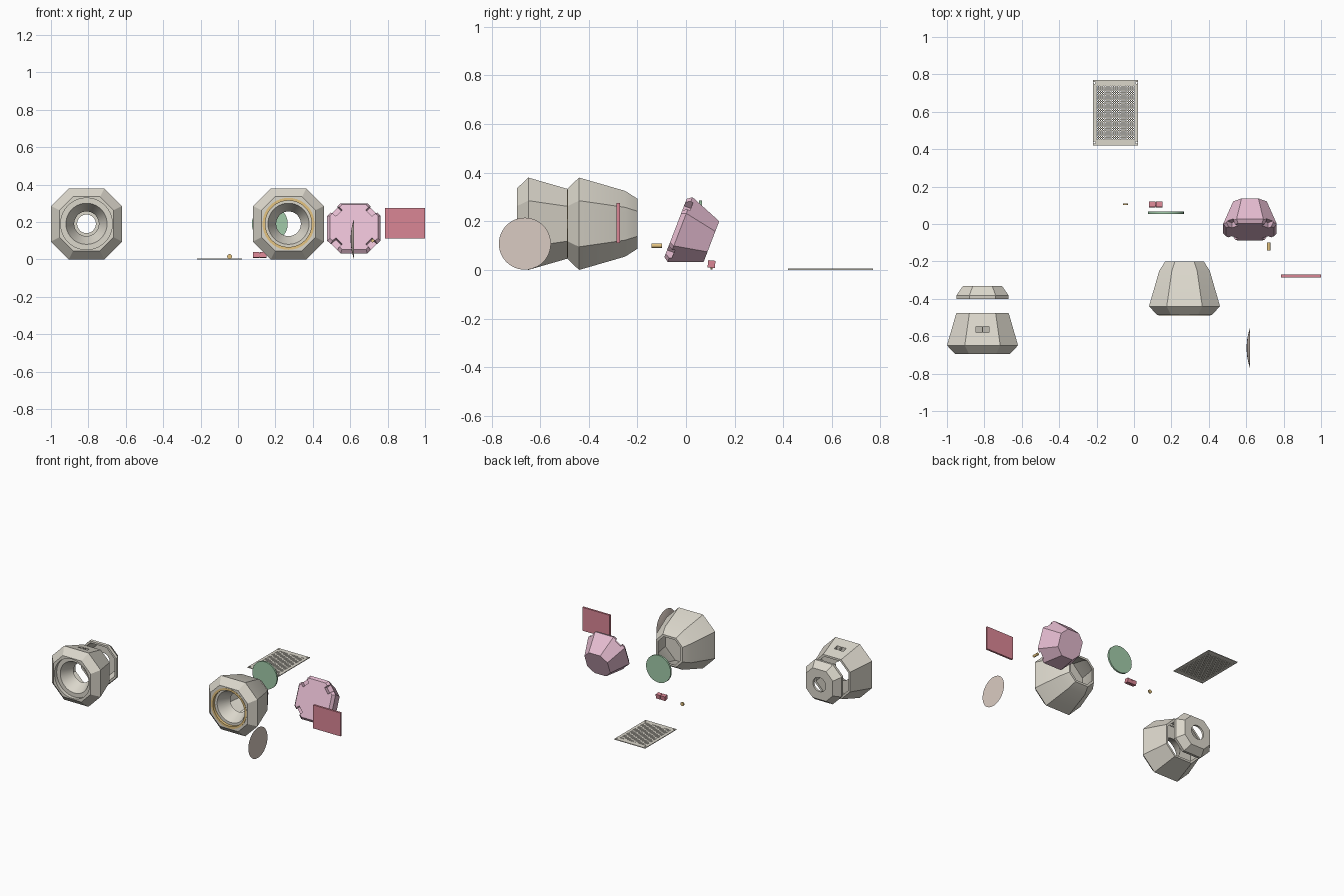
import bpy, bmesh, math
from mathutils import Matrix, Vector

if "Cube" in bpy.data.objects:
    bpy.data.objects.remove(bpy.data.objects["Cube"])

def mat(name, rgb):
    m = bpy.data.materials.new(name)
    m.diffuse_color = (*rgb, 1)
    m.use_nodes = True
    m.node_tree.nodes["Principled BSDF"].inputs["Base Color"].default_value = m.diffuse_color
    return m

BEIGE = mat("beige", (0.71, 0.68, 0.60))
PINK = mat("pink", (0.78, 0.50, 0.63))
RED = mat("red", (0.70, 0.24, 0.30))
GREEN = mat("green", (0.36, 0.60, 0.40))
ORANGE = mat("orange", (0.78, 0.55, 0.22))
TAN = mat("tan", (0.70, 0.60, 0.54))

def finish(bm, name, m, loc=(0, 0, 0), rot_x=0, smooth=True):
    bmesh.ops.recalc_face_normals(bm, faces=bm.faces)
    me = bpy.data.meshes.new(name)
    bm.to_mesh(me)
    bm.free()
    ob = bpy.data.objects.new(name, me)
    bpy.context.collection.objects.link(ob)
    ob.location = loc
    ob.rotation_euler.x = rot_x
    if m:
        me.materials.append(m)
    if smooth:
        bpy.ops.object.select_all(action='DESELECT')
        bpy.context.view_layer.objects.active = ob
        ob.select_set(True)
        bpy.ops.object.shade_smooth_by_angle(angle=math.radians(20))
    return ob

# Octagon outline with chamfered corners, each side split so it can meet circles
CORNERS = [Vector(p) for p in ((1, -.5), (1, .5), (.5, 1), (-.5, 1),
                               (-1, .5), (-1, -.5), (-.5, -1), (.5, -1))]
OUTLINE = [CORNERS[i].lerp(CORNERS[(i + 1) % 8], k / 6) for i in range(8) for k in range(6)]

def loft(name, rings, m, loc, closed=True, rot_x=0):
    """Rings are (depth along y, half width, 'o' octagon / 'c' circle)."""
    bm = bmesh.new()
    loops = []
    for y, r, kind in rings:
        pts = OUTLINE if kind == 'o' else [p.normalized() for p in OUTLINE]
        loops.append([bm.verts.new((p.x * r, y, p.y * r)) for p in pts])
    n = len(OUTLINE)
    pairs = list(zip(loops, loops[1:]))
    if closed:
        pairs.append((loops[-1], loops[0]))
    else:
        bm.faces.new(loops[0])
        bm.faces.new(loops[-1])
    for a, b in pairs:
        for i in range(n):
            j = (i + 1) % n
            bm.faces.new((a[i], a[j], b[j], b[i]))
    return finish(bm, name, m, loc, rot_x)

def add_box(bm, c, s, angle=0):
    bmesh.ops.create_cube(bm, size=1, matrix=Matrix.Rotation(angle, 4, 'Y')
                          @ Matrix.Translation(c) @ Matrix.Diagonal((*s, 1)))

def boxes(name, items, m, loc=(0, 0, 0), rot_x=0):
    bm = bmesh.new()
    for it in items:
        add_box(bm, *it)
    return finish(bm, name, m, loc, rot_x, smooth=False)

def cut(ob, cutter):
    cutter.hide_render = True
    cutter.hide_viewport = True
    cutter.display_type = 'WIRE'
    b = ob.modifiers.new("cut", 'BOOLEAN')
    b.operation = 'DIFFERENCE'
    b.solver = 'EXACT'
    b.object = cutter
    bpy.context.view_layer.objects.active = ob
    bpy.ops.object.modifier_apply(modifier=b.name)
    bpy.data.objects.remove(cutter)

# Complete shell: octagonal outside, round funnel in front, hollow behind
loft("whole_shell", [(0, .145, 'o'), (.047, .19, 'o'), (.237, .135, 'o'), (.287, .103, 'o'),
                     (.287, .088, 'o'), (.23, .12, 'o'), (.11, .155, 'o'), (.11, .066, 'c'),
                     (.025, .11, 'c'), (.025, .138, 'c'), (0, .138, 'c')],
     BEIGE, (.27, -.487, .19))
loft("front_ring", [(0, .139, 'c'), (0, .124, 'c'), (.02, .124, 'c'), (.02, .137, 'c')],
     ORANGE, (.27, -.489, .19))

# Split shell: front half with a double slot on top, and rear cap
front = loft("split_shell_front", [(0, .145, 'o'), (.047, .19, 'o'), (.22, .14, 'o'),
                                   (.22, .126, 'o'), (.11, .155, 'o'), (.11, .066, 'c'),
                                   (.025, .11, 'c'), (.025, .138, 'c'), (0, .138, 'c')],
             BEIGE, (-.81, -.696, .19))
slots = boxes("slot_cutter", [((-.81 + s * .019, -.565, .36), (.034, .032, .08)) for s in (-1, 1)], None)
cut(front, slots)
loft("split_shell_rear", [(0, .138, 'o'), (.02, .14, 'o'), (.07, .105, 'o'), (.07, .05, 'c'),
                          (.055, .05, 'c'), (.055, .095, 'o'), (.015, .125, 'o'), (0, .125, 'o')],
     BEIGE, (-.81, -.402, .19))

# Tilted octagonal plug with notched diagonal corners
tilt = math.radians(-21)
plug_at = (.62, -.043, .173)
plug = loft("plug", [(0, .128, 'o'), (.02, .143, 'o'), (.158, .09, 'o')], PINK, plug_at,
            closed=False, rot_x=tilt)
notches = boxes("notch_cutter", [((.135, 0, 0), (.045, .06, .05), math.pi / 4 + k * math.pi / 2)
                                 for k in range(4)], None, plug_at, tilt)
cut(plug, notches)

# Round parts turned about the y axis
def disc(name, r, depth, m, loc, seg=48):
    bm = bmesh.new()
    bmesh.ops.create_cone(bm, cap_ends=True, segments=seg, radius1=r, radius2=r, depth=depth,
                          matrix=Matrix.Rotation(math.pi / 2, 4, 'X'))
    return finish(bm, name, m, loc)

disc("diffuser_disc", .096, .012, GREEN, (.17, .06, .19))
disc("pin", .009, .042, ORANGE, (.72, -.12, .10), 24)
disc("small_button", .013, .008, ORANGE, (-.045, .105, .015), 24)

# Shallow domed lens facing -x
bm = bmesh.new()
prev = None
SEG = 48
for k in range(7):
    r = .107 * (1 - k / 7)
    ring = [bm.verts.new((-.018 * (1 - (r / .107) ** 2), r * math.cos(a), r * math.sin(a)))
            for a in (2 * math.pi * i / SEG for i in range(SEG))]
    if prev:
        for i in range(SEG):
            j = (i + 1) % SEG
            bm.faces.new((prev[i], prev[j], ring[j], ring[i]))
    else:
        bm.faces.new(ring)
    prev = ring
bm.faces.new(prev)
finish(bm, "lens", TAN, (.62, -.663, .108))

# Red plate and twin terminal block
boxes("cover_plate", [((.893, -.278, .193), (.214, .014, .165))], RED)
boxes("terminal_block", [((s * .0185, 0, 0), (.034, .03, .03)) for s in (-1, 1)]
      + [((0, 0, -.003), (.01, .02, .02))], RED, (.117, .105, .024), math.radians(-6))

# Perforated board: every cell is a rectangle with an octagonal hole
bm = bmesh.new()
X0, X1, Y0, Y1, EDGE, NX, NY = -.22, .022, .42, .77, .018, 18, 24

def cell(x0, y0, x1, y1, r):
    cx, cy, hx, hy = (x0 + x1) / 2, (y0 + y1) / 2, (x1 - x0) / 2, (y1 - y0) / 2
    dirs = [(1, 0), (1, 1), (0, 1), (-1, 1), (-1, 0), (-1, -1), (0, -1), (1, -1)]
    out = [bm.verts.new((cx + dx * hx, cy + dy * hy, 0)) for dx, dy in dirs]
    hole = [bm.verts.new((cx + r * math.cos(k * math.pi / 4), cy + r * math.sin(k * math.pi / 4), 0))
            for k in range(8)]
    for i in range(8):
        j = (i + 1) % 8
        bm.faces.new((out[i], out[j], hole[j], hole[i]))

xs = [X0 + EDGE + (X1 - X0 - 2 * EDGE) * i / NX for i in range(NX + 1)]
ys = [Y0 + EDGE * 1.7 + (Y1 - Y0 - 3.4 * EDGE) * i / NY for i in range(NY + 1)]
for xa, xb in zip(xs, xs[1:]):
    for ya, yb in zip(ys, ys[1:]):
        cell(xa, ya, xb, yb, .0035)
for xa, xb in ((X0, xs[0]), (xs[-1], X1)):
    for ya, yb in ((Y0, ys[0]), (ys[-1], Y1)):
        cell(xa, ya, xb, yb, .006)
for xa, ya, xb, yb in ((X0, ys[0], xs[0], ys[-1]), (xs[-1], ys[0], X1, ys[-1]),
                       (xs[0], Y0, xs[-1], ys[0]), (xs[0], ys[-1], xs[-1], Y1)):
    bm.faces.new([bm.verts.new((x, y, 0)) for x, y in ((xa, ya), (xb, ya), (xb, yb), (xa, yb))])
bmesh.ops.remove_doubles(bm, verts=bm.verts, dist=1e-5)
board = finish(bm, "perforated_board", BEIGE, smooth=False)
s = board.modifiers.new("thickness", 'SOLIDIFY')
s.thickness = .005
s.offset = 1 if board.data.polygons[0].normal.z > 0 else -1
